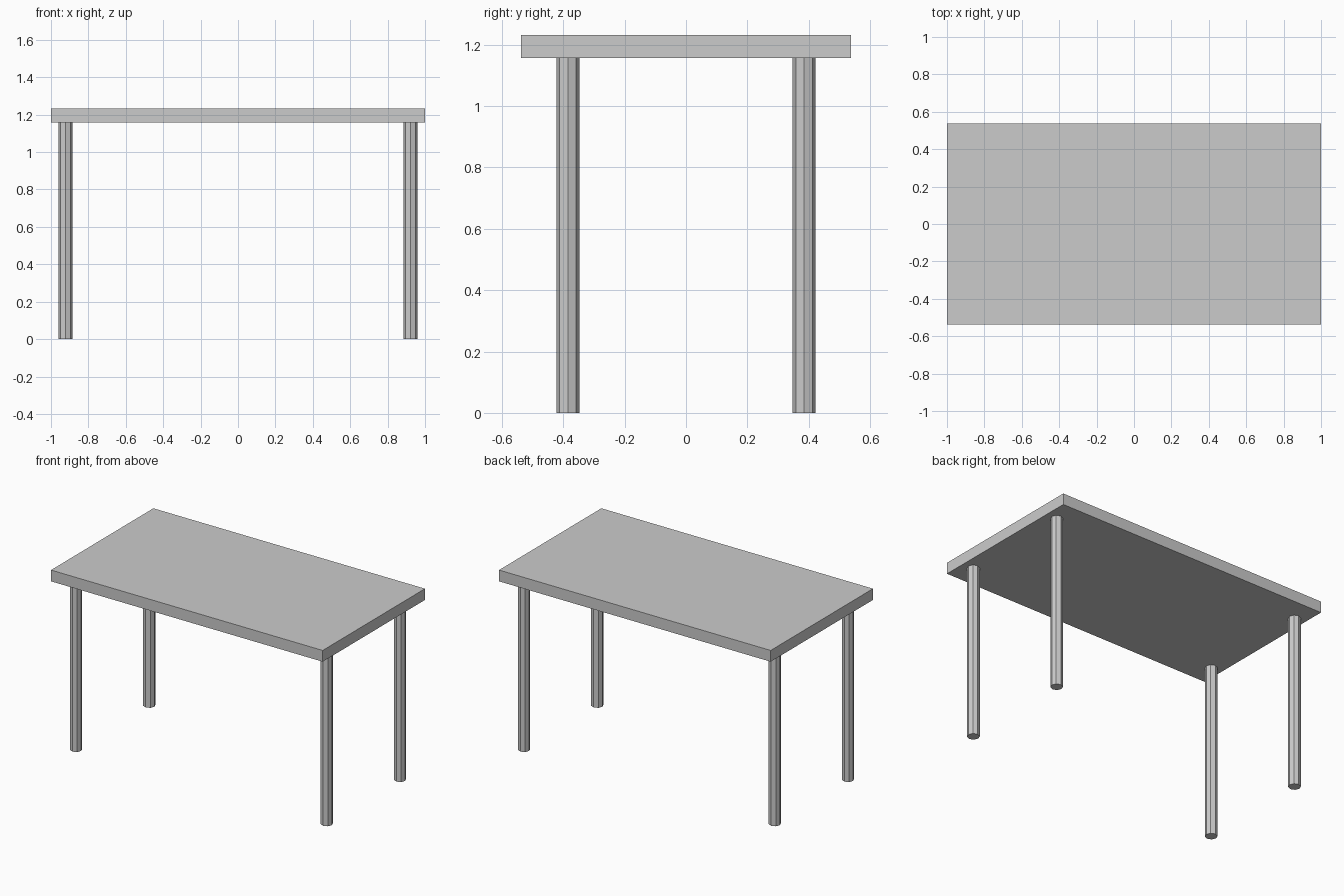
import bpy

# Remove the default cube
cube = bpy.data.objects.get("Cube")
if cube:
    bpy.data.objects.remove(cube, do_unlink=True)

# Single plain grey
grey = bpy.data.materials.new("plain_grey")
grey.use_nodes = True
COLOUR = (0.6, 0.6, 0.6, 1.0)
grey.diffuse_color = COLOUR
grey.node_tree.nodes["Principled BSDF"].inputs["Base Color"].default_value = COLOUR

HEIGHT = 1.232
THICKNESS = 0.075
LEG_HEIGHT = HEIGHT - THICKNESS
LEG_RADIUS = 0.0375
LEG_X, LEG_Y = 0.923, 0.385


def finish(name):
    obj = bpy.context.object
    obj.name = obj.data.name = name
    obj.data.materials.append(grey)
    return obj


# Table top
bpy.ops.mesh.primitive_cube_add(size=1, location=(0, 0, HEIGHT - THICKNESS / 2))
top = finish("table_top")
top.scale = (2.0, 1.076, THICKNESS)
bpy.ops.object.transform_apply(location=False, rotation=False, scale=True)

# Four faceted legs
for side, sx in (("left", 1), ("right", -1)):
    for end, sy in (("front", -1), ("back", 1)):
        bpy.ops.mesh.primitive_cylinder_add(
            vertices=8, radius=LEG_RADIUS, depth=LEG_HEIGHT,
            location=(sx * LEG_X, sy * LEG_Y, LEG_HEIGHT / 2))
        finish(f"{end}_{side}_leg")
